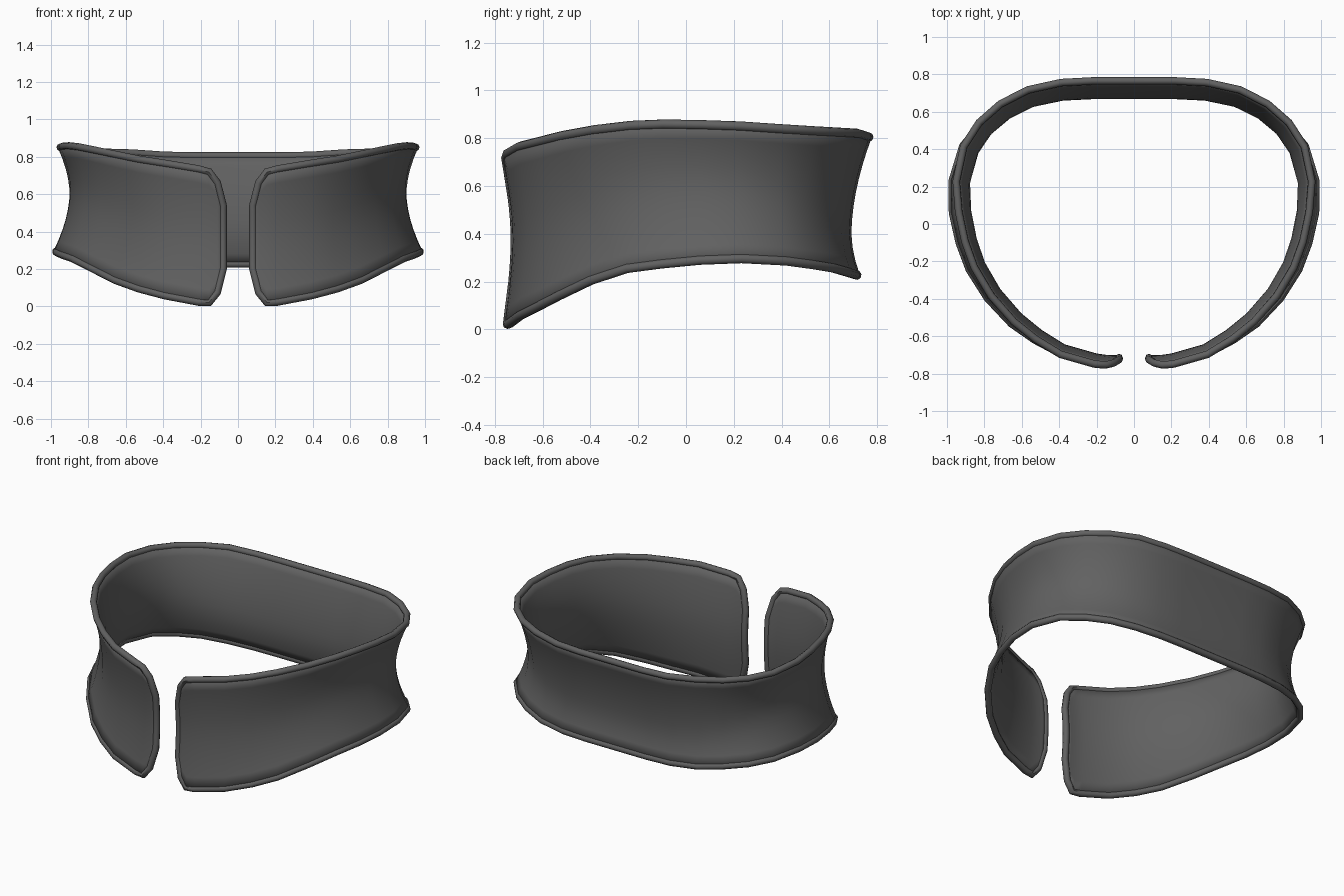
import bpy
from mathutils import Vector

cube = bpy.data.objects.get("Cube")
if cube:
    bpy.data.objects.remove(cube, do_unlink=True)

grey = bpy.data.materials.new("dark_grey")
grey.use_nodes = True
colour = (0.12, 0.12, 0.12, 1)
grey.diffuse_color = colour
bsdf = next(n for n in grey.node_tree.nodes if n.type == "BSDF_PRINCIPLED")
bsdf.inputs["Base Color"].default_value = colour
bsdf.inputs["Roughness"].default_value = 0.6

RIM = 0.02      # radius of the rolled edge
WALL = 0.025    # thickness of the band
ROWS = 10

# Plan of the waist of the band, from the middle of the back round to the gap
plan = [(0, .68), (.22, .68), (.38, .672), (.54, .638), (.67, .574), (.77, .49),
        (.843, .385), (.888, .22), (.883, .07), (.853, -.08), (.808, -.21),
        (.724, -.355), (.61, -.487), (.5, -.577), (.375, -.655), (.2, -.705),
        (.15, -.712), (.11, -.714), (.08, -.714)]
# Rounded corners beside the gap: trim at the top and bottom of the last columns
trim = {16: (.012, 0), 17: (.07, .055), 18: (.19, .18)}

# Edge heights, flares and waist height, each keyed by y
top_z = [(-.71, .752), (-.655, .785), (-.487, .83), (-.355, .855), (-.21, .873),
         (-.05, .88), (.2, .872), (.49, .85), (.64, .84), (.68, .825)]
low_z = [(-.71, .0), (-.655, .038), (-.577, .075), (-.487, .12), (-.355, .185),
         (-.21, .235), (0, .265), (.2, .277), (.4, .265), (.58, .235), (.68, .207)]
top_flare = [(-.71, .045), (-.3, .05), (.1, .055), (.4, .075), (.68, .085)]
low_flare = [(-.71, .035), (-.49, .065), (-.25, .08), (.1, .09), (.4, .08), (.68, .035)]
waist = [(-.71, .5), (.1, .6), (.4, .5), (.68, .3)]


def lookup(table, y):
    """Linear interpolation in a table of pairs."""
    if y <= table[0][0]:
        return table[0][1]
    for (a, p), (b, q) in zip(table, table[1:]):
        if y <= b:
            return p + (q - p) * (y - a) / (b - a)
    return table[-1][1]


def column(i):
    """Points of one upright section, from low edge to top edge."""
    x, y = plan[i]
    before = plan[i - 1] if i else (-plan[1][0], plan[1][1])
    after = plan[min(i + 1, len(plan) - 1)]
    out = Vector((before[1] - after[1], after[0] - before[0])).normalized()
    high, low = lookup(top_z, y) - RIM, lookup(low_z, y) + RIM
    w = lookup(waist, y)
    cut_top, cut_low = trim.get(i, (0, 0))
    points = []
    for k in range(ROWS + 1):
        z = low + cut_low + (high - cut_top - low - cut_low) * k / ROWS
        s = (z - low) / (high - low)
        if s > w:
            flare = lookup(top_flare, y) * ((s - w) / (1 - w)) ** 1.8
        else:
            flare = lookup(low_flare, y) * ((w - s) / w) ** 1.8
        points.append(Vector((x + out.x * flare, y + out.y * flare, z)))
    return points


half = [column(i) for i in range(len(plan))]
mirrored = [[Vector((-p.x, p.y, p.z)) for p in c] for c in half[:0:-1]]
columns = mirrored + half

# Concave band, open at the front
n = ROWS + 1
faces = [(c * n + r, c * n + r + 1, (c + 1) * n + r + 1, (c + 1) * n + r)
         for c in range(len(columns) - 1) for r in range(ROWS)]
mesh = bpy.data.meshes.new("band")
mesh.from_pydata([p for c in columns for p in c], [], faces)
band = bpy.data.objects.new("band", mesh)
bpy.context.collection.objects.link(band)
mesh.materials.append(grey)
solid = band.modifiers.new("wall", "SOLIDIFY")
solid.thickness = WALL
solid.offset = 0

# Rolled rim along the whole edge of the band
loop = ([c[-1] for c in columns] + columns[-1][-2:0:-1]
        + [c[0] for c in reversed(columns)] + columns[0][1:-1])
curve = bpy.data.curves.new("rim", "CURVE")
curve.dimensions = "3D"
curve.bevel_depth = RIM
curve.bevel_resolution = 2
spline = curve.splines.new("POLY")
spline.points.add(len(loop) - 1)
for point, co in zip(spline.points, loop):
    point.co = (*co, 1)
spline.use_cyclic_u = True
curve.materials.append(grey)
rim = bpy.data.objects.new("rim", curve)
bpy.context.collection.objects.link(rim)

bpy.ops.object.select_all(action="DESELECT")
rim.select_set(True)
bpy.context.view_layer.objects.active = rim
bpy.ops.object.convert(target="MESH")
band.select_set(True)
bpy.ops.object.shade_smooth_by_angle(angle=0.8)
